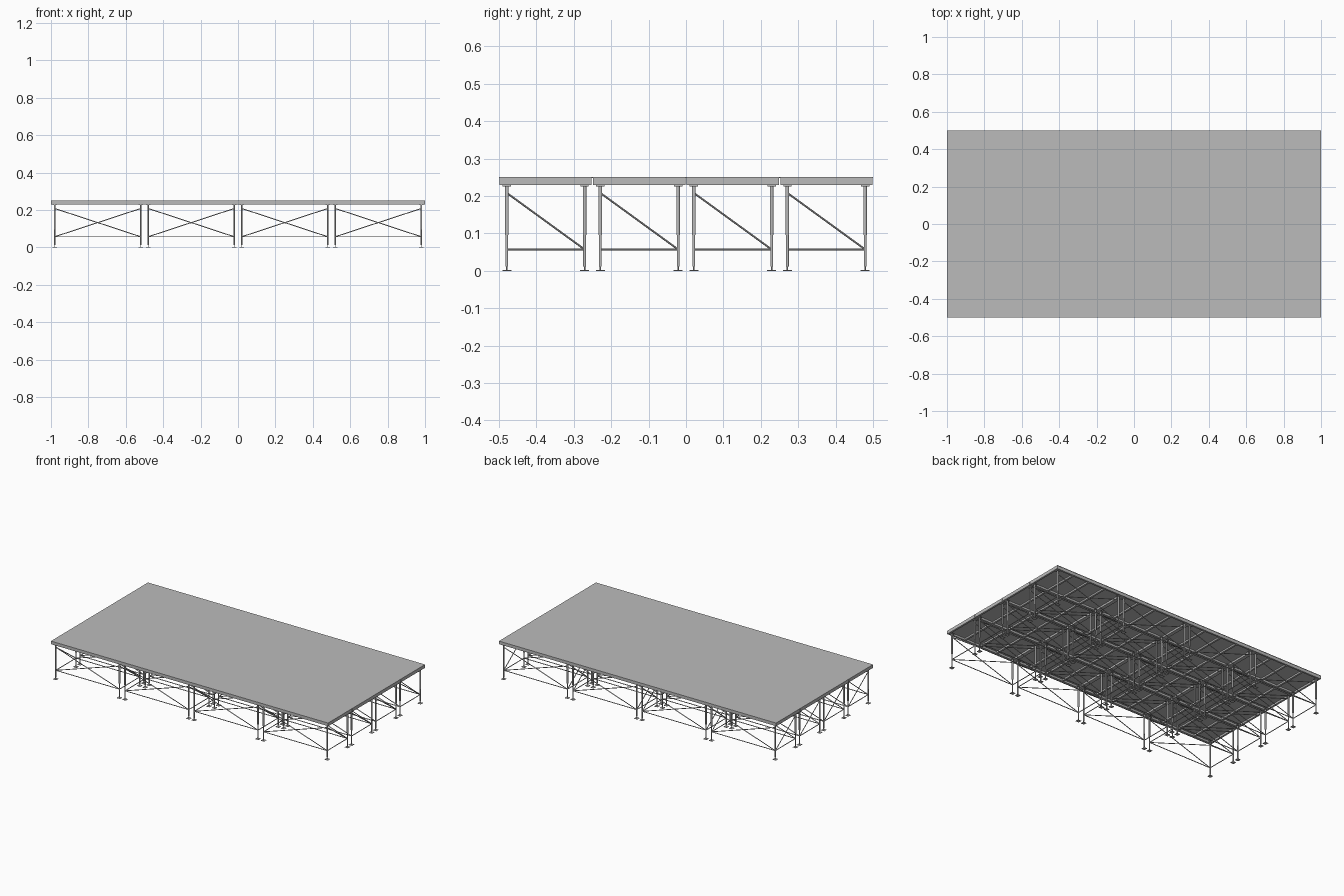
import bpy, bmesh
from mathutils import Vector, Matrix

cube = bpy.data.objects.get("Cube")
if cube:
    bpy.data.objects.remove(cube, do_unlink=True)

grey = bpy.data.materials.new("stage grey")
grey.use_nodes = True
colour = (0.5, 0.5, 0.5, 1)
grey.diffuse_color = colour
grey.node_tree.nodes["Principled BSDF"].inputs["Base Color"].default_value = colour

LEG_X, LEG_Y = 0.23, 0.104      # leg offsets from a module's centre
LOW, HIGH = 0.057, 0.208        # brace heights


def box(bm, centre, size):
    m = Matrix.Translation(centre) @ Matrix.Diagonal((*size, 1))
    bmesh.ops.create_cube(bm, size=1, matrix=m)


def tube(bm, a, b, radius, sides=8):
    a, b = Vector(a), Vector(b)
    d = b - a
    m = Matrix.Translation((a + b) / 2) @ d.to_track_quat('Z', 'Y').to_matrix().to_4x4()
    bmesh.ops.create_cone(bm, cap_ends=True, segments=sides, radius1=radius,
                          radius2=radius, depth=d.length, matrix=m)


def make_mesh(name, build):
    bm = bmesh.new()
    build(bm)
    me = bpy.data.meshes.new(name)
    bm.to_mesh(me)
    bm.free()
    me.materials.append(grey)
    return me


# Deck of one module: panel with a rim of rails and cross joists below
def deck(bm):
    box(bm, (0, 0, 0.245), (0.5, 0.246, 0.008))
    for s in (-1, 1):
        box(bm, (0, s * 0.117, 0.239), (0.5, 0.012, 0.02))
        box(bm, (s * 0.244, 0, 0.239), (0.012, 0.246, 0.02))
    for x in (-0.12, 0, 0.12):
        box(bm, (x, 0, 0.237), (0.012, 0.23, 0.012))


# Telescopic legs with top brackets and foot plates
def legs(bm):
    for x in (-LEG_X, LEG_X):
        for y in (-LEG_Y, LEG_Y):
            tube(bm, (x, y, 0.095), (x, y, 0.23), 0.005, 12)
            tube(bm, (x, y, 0.012), (x, y, 0.1), 0.0037, 12)
            tube(bm, (x, y, 0.001), (x, y, 0.014), 0.002)
            box(bm, (x, y, 0.0008), (0.024, 0.024, 0.0016))
            box(bm, (x, y, 0.2275), (0.022, 0.022, 0.004))


# Low rails and diagonal braces between the legs
def braces(bm):
    for s in (-1, 1):
        x, y = s * LEG_X, s * LEG_Y
        tube(bm, (-LEG_X, y, LOW), (LEG_X, y, LOW), 0.0025)
        tube(bm, (x, -LEG_Y, LOW), (x, LEG_Y, LOW), 0.0025)
        tube(bm, (x, -LEG_Y, HIGH), (x, LEG_Y, LOW), 0.0025)
        for t in (-1, 1):
            tube(bm, (-t * LEG_X, y, LOW), (t * LEG_X, y, HIGH), 0.0025)


parts = {n: make_mesh(n, f) for n, f in
         (("deck", deck), ("legs", legs), ("braces", braces))}

# Four by four modules
for i in range(4):
    for j in range(4):
        for name, me in parts.items():
            ob = bpy.data.objects.new(f"{name}_{i + 1}_{j + 1}", me)
            ob.location = (-0.75 + 0.5 * i, -0.375 + 0.25 * j, 0)
            bpy.context.collection.objects.link(ob)

# Thin continuous floor over all modules
floor = bpy.data.objects.new("floor", make_mesh(
    "floor", lambda bm: box(bm, (0, 0, 0.2495), (2, 1, 0.002))))
bpy.context.collection.objects.link(floor)
